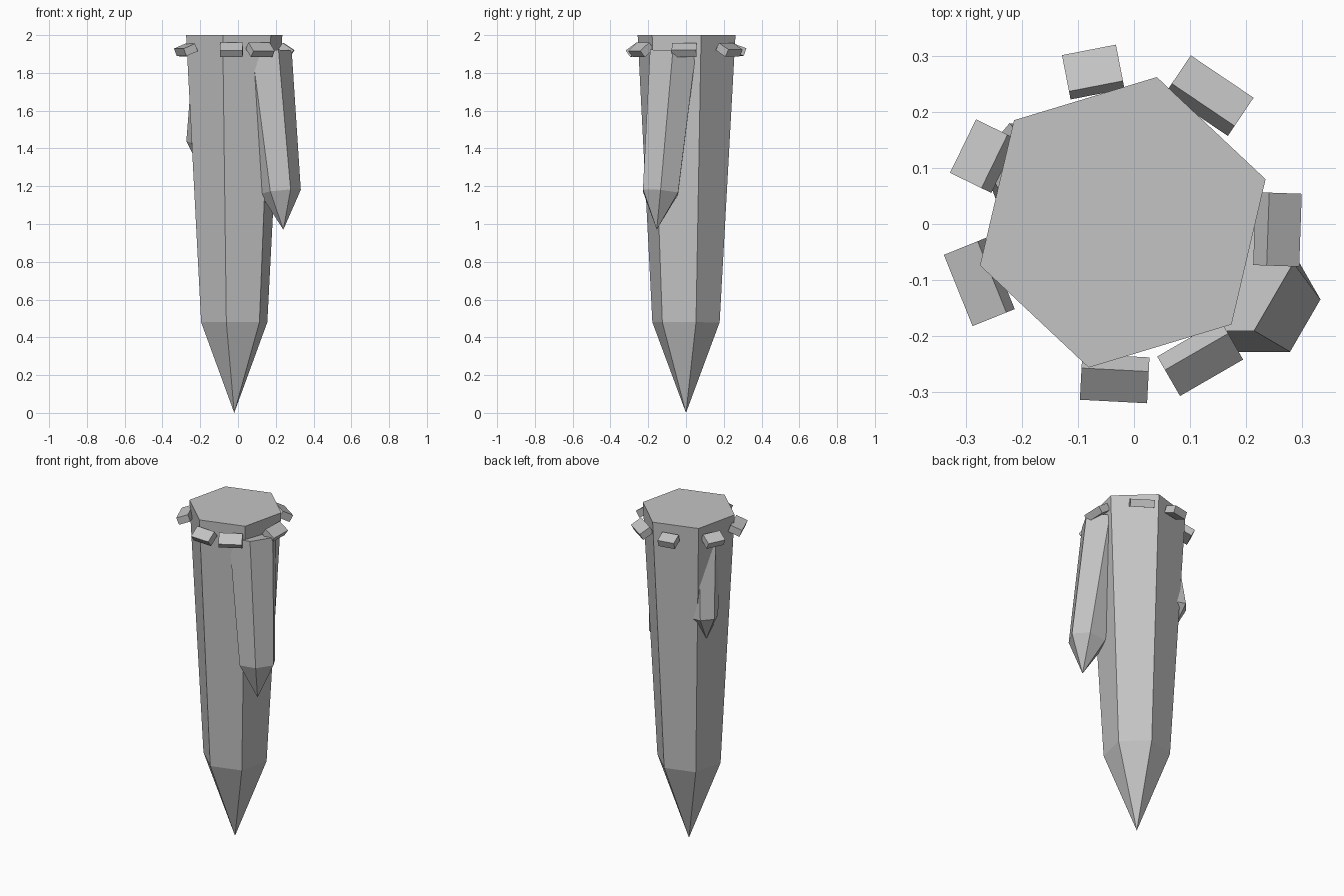
import bpy, bmesh, math
from mathutils import Vector, Matrix

cube = bpy.data.objects.get("Cube")
if cube:
    bpy.data.objects.remove(cube, do_unlink=True)

stone = bpy.data.materials.new("grey_stone")
stone.use_nodes = True
colour = (0.55, 0.55, 0.55, 1)
stone.diffuse_color = colour
stone.node_tree.nodes["Principled BSDF"].inputs["Base Color"].default_value = colour


def finish(bm, name):
    bmesh.ops.recalc_face_normals(bm, faces=bm.faces)
    mesh = bpy.data.meshes.new(name)
    bm.to_mesh(mesh)
    bm.free()
    mesh.materials.append(stone)
    obj = bpy.data.objects.new(name, mesh)
    bpy.context.collection.objects.link(obj)
    return obj


def spike(name, tip, shoulder, top, shoulder_radius, top_radius, phase):
    """Six-sided shaft that hangs from a flat cap and ends in a point."""
    tip, shoulder, top = Vector(tip), Vector(shoulder), Vector(top)
    turn = Vector((0, 0, 1)).rotation_difference(top - tip)
    bm = bmesh.new()

    def ring(centre, radius):
        angles = [math.radians(phase + 60 * i) for i in range(6)]
        return [bm.verts.new(centre + turn @ Vector(
            (radius * math.cos(a), radius * math.sin(a), 0))) for a in angles]

    low, high = ring(shoulder, shoulder_radius), ring(top, top_radius)
    point = bm.verts.new(tip)
    for i in range(6):
        j = (i + 1) % 6
        bm.faces.new((low[i], low[j], high[j], high[i]))
        bm.faces.new((point, low[j], low[i]))
    bm.faces.new(high)
    return finish(bm, name)


# Hanging shafts
spike("main_spike", (-0.02, 0, 0), (-0.02, 0, 0.48), (-0.02, 0.003, 2),
      0.183, 0.266, 16.8)
spike("large_side_spike", (0.24, -0.155, 0.97), (0.225, -0.135, 1.17),
      (0.145, -0.07, 1.905), 0.108, 0.14, 0)
spike("small_side_spike", (-0.2, 0.09, 1.29), (-0.195, 0.105, 1.43),
      (-0.145, 0.04, 1.88), 0.08, 0.095, 50)

# Ring of tilted blocks round the top: angle, width, downward tilt
blocks = [(101, 0.098, 20), (56, 0.135, 30), (-2, 0.13, 34), (-60, 0.13, 40),
          (-93, 0.12, 36), (202, 0.137, 22), (154, 0.106, 27)]
for number, (angle, width, tilt) in enumerate(blocks, 1):
    bm = bmesh.new()
    place = (Matrix.Translation((-0.02, 0, 1.922))
             @ Matrix.Rotation(math.radians(angle), 4, 'Z')
             @ Matrix.Translation((0.276, 0, 0))
             @ Matrix.Rotation(math.radians(tilt), 4, 'Y')
             @ Matrix.Diagonal((0.07, width, 0.043, 1)))
    bmesh.ops.create_cube(bm, size=1, matrix=place)
    finish(bm, f"rim_block_{number}")
